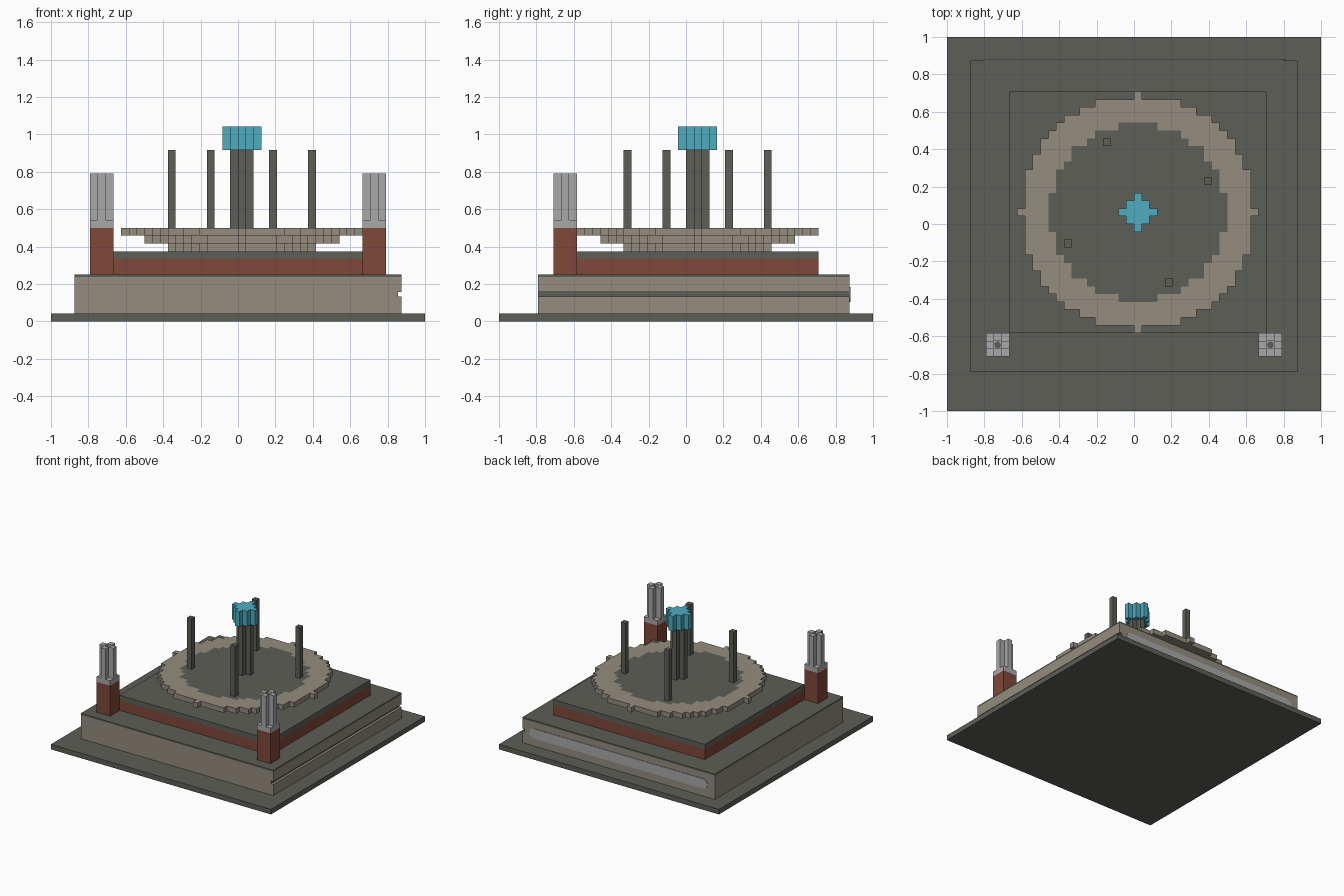
import bpy, bmesh, math
from mathutils import Vector

cube = bpy.data.objects.get("Cube")
if cube:
    bpy.data.objects.remove(cube, do_unlink=True)

V = 1 / 24  # size of one block unit


def material(name, r, g, b):
    lin = [((c / 255 + 0.055) / 1.055) ** 2.4 for c in (r, g, b)] + [1.0]
    m = bpy.data.materials.new(name)
    m.use_nodes = True
    m.diffuse_color = lin
    bsdf = m.node_tree.nodes["Principled BSDF"]
    bsdf.inputs["Base Color"].default_value = lin
    bsdf.inputs["Roughness"].default_value = 0.9
    return m


DARK = material("dark_stone", 94, 94, 87)
BEIGE = material("beige_stone", 148, 140, 126)
RED = material("red_brick", 128, 72, 58)
GREY = material("light_grey", 168, 169, 168)
TEAL = material("teal_crystal", 78, 172, 192)


def finish(name, bm, *mats):
    bmesh.ops.recalc_face_normals(bm, faces=bm.faces[:])
    mesh = bpy.data.meshes.new(name)
    bm.to_mesh(mesh)
    bm.free()
    for m in mats:
        mesh.materials.append(m)
    ob = bpy.data.objects.new(name, mesh)
    bpy.context.collection.objects.link(ob)
    return ob


def box(name, mat, x0, x1, y0, y1, z0, z1):
    """Box given by its limits in block units."""
    bm = bmesh.new()
    bmesh.ops.create_cube(bm, size=1)
    lo, hi = Vector((x0, y0, z0)), Vector((x1, y1, z1))
    for v in bm.verts:
        v.co = Vector([(lo[i] + hi[i]) / 2 + v.co[i] * (hi[i] - lo[i]) for i in range(3)]) * V
    return finish(name, bm, mat)


def stepped(name, cx, cy, radius, z0, z1, mats, inner=0):
    """Blocky disc around a cell; top faces within inner take the second material."""
    bm = bmesh.new()
    n = int(radius) + 1
    for i in range(-n, n + 1):
        for j in range(-n, n + 1):
            if math.hypot(i, j) <= radius:
                bm.faces.new([bm.verts.new(((cx + i + a) * V, (cy + j + b) * V, z0 * V))
                              for a, b in ((0, 0), (1, 0), (1, 1), (0, 1))])
    bmesh.ops.remove_doubles(bm, verts=bm.verts[:], dist=V / 10)
    res = bmesh.ops.extrude_face_region(bm, geom=bm.faces[:], use_keep_orig=True)
    for g in res["geom"]:
        if isinstance(g, bmesh.types.BMVert):
            g.co.z = z1 * V
    middle = Vector(((cx + 0.5) * V, (cy + 0.5) * V, z1 * V))
    for f in bm.faces:
        c = f.calc_center_median()
        if abs(c.z - z1 * V) < 1e-4 and (c - middle).length < inner * V:
            f.material_index = 1
    return finish(name, bm, *mats)


# Ground slab and plinth, with a thin slot along its +x side
box("ground_slab", DARK, -24, 24, -24, 24, 0, 1)
box("plinth_lower", BEIGE, -21, 21, -19, 21, 1, 3.2)
box("plinth_core", DARK, -20.9, 20.5, -18.9, 20.9, 3.2, 3.75)
box("plinth_skin_front", BEIGE, -21, 20.5, -19, -18.9, 3.2, 3.75)
box("plinth_skin_back", BEIGE, -21, 20.5, 20.9, 21, 3.2, 3.75)
box("plinth_skin_right", BEIGE, -21, -20.9, -18.9, 20.9, 3.2, 3.75)
box("plinth_upper", BEIGE, -21, 21, -19, 21, 3.75, 5.7)
box("plinth_cap", DARK, -21, 21, -19, 21, 5.7, 6)

# Rounded light band on the back of the plinth
bm = bmesh.new()
half, r = 0.77, 0.04
outline = []
for side in (1, -1):
    for k in range(9):
        a = math.pi * (k / 8 - 0.5)
        outline.append(bm.verts.new((side * (half + r * math.cos(a)), 21 * V + 0.004,
                                     0.145 + side * r * math.sin(a))))
face = bm.faces.new(outline)
res = bmesh.ops.extrude_face_region(bm, geom=[face], use_keep_orig=True)
for g in res["geom"]:
    if isinstance(g, bmesh.types.BMVert):
        g.co.y = 21 * V - 0.002
finish("back_band", bm, GREY)

# Brick terrace with dark paving
box("terrace_wall", RED, -16, 17, -14, 17, 6, 8)
box("terrace_paving", DARK, -16, 17, -14, 17, 8, 9)

# Stepped round platform widening upwards
stepped("platform_lower", 0, 1, 9, 9, 10, [BEIGE])
stepped("platform_middle", 0, 1, 12, 10, 11, [BEIGE])
stepped("platform_top", 0, 1, 15, 11, 12, [BEIGE, DARK], inner=11.4)

# Central post and crystal
stepped("central_post", 0, 1, 1, 12, 22, [DARK])
stepped("crystal", 0, 1, 2, 22, 25, [TEAL])

# Slim posts around the platform
for i, (x, y) in enumerate([(-4, 10), (9, 5), (-9, -3), (4, -8)]):
    box(f"slim_post_{i + 1}", DARK, x, x + 1, y, y + 1, 12, 22)

# Front corner pillars: brick base, grey collar, four prongs round a dark core
for side, x in (("right", -19), ("left", 16)):
    box(f"pillar_base_{side}", RED, x, x + 3, -17, -14, 6, 12)
    box(f"pillar_collar_{side}", GREY, x, x + 3, -17, -14, 12, 13)
    for k, (i, j) in enumerate([(1, 0), (0, 1), (2, 1), (1, 2)]):
        box(f"pillar_prong_{side}_{k + 1}", GREY, x + i, x + i + 1, -17 + j, -16 + j, 13, 19)
    box(f"pillar_filler_{side}", GREY, x + 1, x + 2, -16, -15, 13, 18.4)
    bm = bmesh.new()
    bmesh.ops.create_cone(bm, cap_ends=True, segments=12, radius1=0.018, radius2=0.018, depth=0.01)
    bmesh.ops.translate(bm, verts=bm.verts[:], vec=((x + 1.5) * V, -15.5 * V, 18.4 * V))
    finish(f"pillar_core_{side}", bm, DARK)
